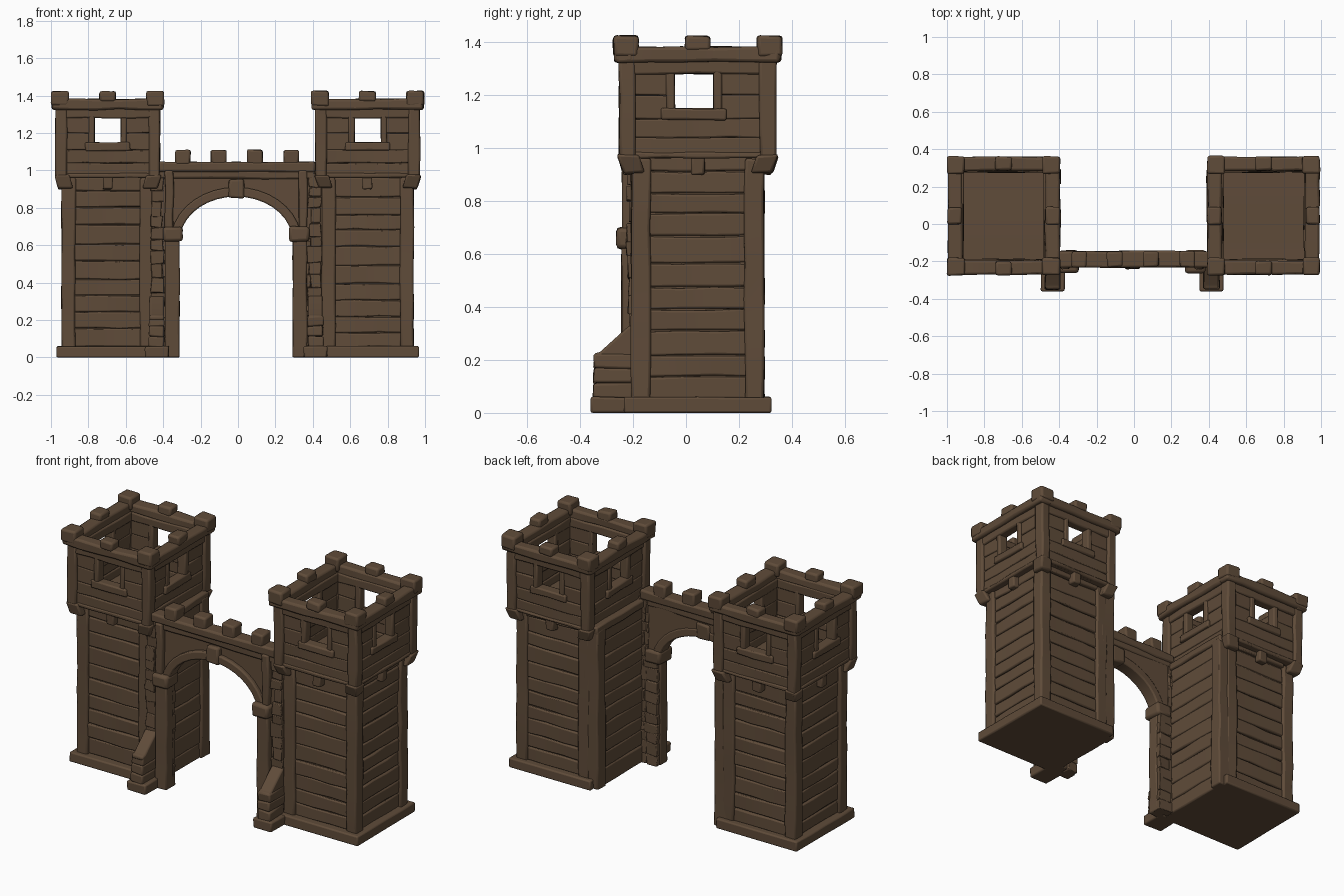
import bpy, bmesh, math, random

if "Cube" in bpy.data.objects:
    bpy.data.objects.remove(bpy.data.objects["Cube"])
random.seed(4)

mat = bpy.data.materials.new("dark_brown_wood")
mat.diffuse_color = (0.115, 0.071, 0.041, 1)
mat.use_nodes = True
mat.node_tree.nodes["Principled BSDF"].inputs["Base Color"].default_value = mat.diffuse_color


def box(bm, x0, x1, y0, y1, z0, z1, j=0.004, taper=None):
    """Hand-carved block: wobbly rings along its longest axis."""
    lo, hi = (x0, y0, z0), (x1, y1, z1)
    size = [hi[i] - lo[i] for i in range(3)]
    a = size.index(max(size))
    b, c = (a + 1) % 3, (a + 2) % 3
    n = max(1, round(size[a] / 0.13))
    rings = []
    for i in range(n + 1):
        ring = []
        for sb, sc in ((0, 0), (1, 0), (1, 1), (0, 1)):
            p = [0, 0, 0]
            p[a] = lo[a] + size[a] * i / n
            p[b] = lo[b] + size[b] * sb
            p[c] = lo[c] + size[c] * sc
            if taper and p[2] < z0 + 1e-5:      # pull the foot towards a centre
                for k in (0, 1):
                    p[k] += math.copysign(taper[2], taper[k] - p[k])
            for k in range(3):
                if not (k == 2 and p[2] < 0.001):
                    p[k] += random.uniform(-j, j)
            ring.append(bm.verts.new(p))
        rings.append(ring)
    for r, s in zip(rings, rings[1:]):
        for k in range(4):
            bm.faces.new((r[k], r[(k + 1) % 4], s[(k + 1) % 4], s[k]))
    bm.faces.new(rings[0][::-1])
    bm.faces.new(rings[-1])


def prism(bm, pts, axis, t0, t1):
    """Extrude a closed profile along x (pts = y,z) or y (pts = x,z)."""
    def put(p, t):
        return bm.verts.new((t, p[0], p[1]) if axis == 'x' else (p[0], t, p[1]))
    A, B = [put(p, t0) for p in pts], [put(p, t1) for p in pts]
    bm.faces.new(A)
    bm.faces.new(B[::-1])
    for i in range(len(pts)):
        k = (i + 1) % len(pts)
        bm.faces.new((A[i], B[i], B[k], A[k]))


def finish(bm, name, bevel=0.008):
    bmesh.ops.recalc_face_normals(bm, faces=bm.faces)
    me = bpy.data.meshes.new(name)
    bm.to_mesh(me)
    bm.free()
    ob = bpy.data.objects.new(name, me)
    bpy.context.collection.objects.link(ob)
    me.materials.append(mat)
    if bevel:
        m = ob.modifiers.new("worn_edges", 'BEVEL')
        m.width, m.segments, m.limit_method = bevel, 2, 'ANGLE'
        m.angle_limit = math.radians(40)
    bpy.ops.object.select_all(action='DESELECT')
    ob.select_set(True)
    bpy.context.view_layer.objects.active = ob
    bpy.ops.object.shade_smooth_by_angle(angle=math.radians(40))


def tower(side, cx, cy):
    def ext(z):                                 # extra depth in y, larger upstairs
        return 0.005 if z < 0.9 else 0.017

    def wall(bm, k, u0, u1, d0, d1, z0, z1, j=0.004, shift=0):
        """Block on wall k: u along the wall, d outwards from the centre."""
        s = -1 if k in (0, 3) else 1
        if k % 2 == 0:
            ya, yb = sorted((cy + s * (d0 + ext(z0)), cy + s * (d1 + ext(z0))))
            box(bm, cx + u0, cx + u1, ya, yb, z0, z1, j)
        else:
            xa, xb = sorted((cx + s * d0, cx + s * d1))
            f = 1.04
            box(bm, xa, xb, cy + u0 * f + shift, cy + u1 * f + shift, z0, z1, j)

    def square(bm, h, z0, z1, j=0.002):
        e = ext(z0)
        box(bm, cx - h, cx + h, cy - h - e, cy + h + e, z0, z1, j)

    def corners(bm, h0, h1, z0, z1, taper=0, j=0.004):
        e = ext(z0)
        for sx in (-1, 1):
            for sy in (-1, 1):
                xa, xb = sorted((cx + sx * h0, cx + sx * h1))
                ya, yb = sorted((cy + sy * (h0 + e), cy + sy * (h1 + e)))
                box(bm, xa, xb, ya, yb, z0, z1, j, (cx, cy, taper) if taper else None)

    # shaft core, plinth and upper floor
    bm = bmesh.new()
    square(bm, 0.218, 0.03, 0.97)
    finish(bm, side + "_tower_core", 0)
    bm = bmesh.new()
    square(bm, 0.273, 0, 0.06)
    finish(bm, side + "_tower_plinth")
    bm = bmesh.new()
    square(bm, 0.25, 0.962, 0.99)
    finish(bm, side + "_tower_floor", 0)

    # horizontal planks on the shaft
    bm = bmesh.new()
    for k in range(4):
        z = 0.055
        while z < 0.95:
            h = min(random.uniform(0.075, 0.105), 0.972 - z)
            d = random.uniform(0.226, 0.234)
            wall(bm, k, -0.18, 0.18, 0.2, d, z + 0.002, min(z + h - 0.002, 0.97), 0.0035)
            z += h
    finish(bm, side + "_shaft_planks", 0.007)

    # shaft corner posts
    bm = bmesh.new()
    corners(bm, 0.172, 0.246, 0.04, 0.96)
    finish(bm, side + "_shaft_posts", 0.01)

    # thicker inner wall facing the gateway: planks, back post and top beam
    s = 1 if cx < 0 else -1

    def inner(bm, d0, d1, *rest):
        xa, xb = sorted((cx + s * d0, cx + s * d1))
        box(bm, xa, xb, *rest)
    bm = bmesh.new()
    z = 0.0
    while z < 0.95:
        h = min(random.uniform(0.075, 0.105), 0.96 - z)
        inner(bm, 0.21, random.uniform(0.287, 0.294), -0.185, 0.24, z, z + h, 0.0035)
        z += h
    inner(bm, 0.21, 0.305, 0.215, 0.292, 0, 0.965)
    inner(bm, 0.21, 0.303, -0.185, 0.292, 0.94, 0.985)
    finish(bm, side + "_inner_wall", 0.008)

    # upper room walls, leaving a window on each side
    bm = bmesh.new()
    for k in range(4):
        for z0, z1 in ((0.968, 1.04), (1.04, 1.11)):
            wall(bm, k, -0.24, 0.24, 0.222, 0.263, z0, z1, 0.003)
        for z0, z1 in ((1.11, 1.2), (1.2, 1.29)):
            wall(bm, k, -0.24, -0.085, 0.222, 0.263, z0, z1, 0.003)
            wall(bm, k, 0.085, 0.24, 0.222, 0.263, z0, z1, 0.003)
    finish(bm, side + "_upper_walls", 0.006)

    # window frames, top beams and small brackets below
    bm = bmesh.new()
    for k in range(4):
        wall(bm, k, -0.102, -0.07, 0.215, 0.272, 1.12, 1.3, 0.003, -0.013)
        wall(bm, k, 0.07, 0.102, 0.215, 0.272, 1.12, 1.3, 0.003, -0.013)
        wall(bm, k, -0.12, 0.12, 0.213, 0.278, 1.105, 1.15, 0.003, -0.013)
        wall(bm, k, -0.24, 0.24, 0.215, 0.274, 1.28, 1.335, 0.003)
        wall(bm, k, -0.24, 0.24, 0.222, 0.27, 0.962, 0.985, 0.003)
        wall(bm, k, -0.026, 0.026, 0.215, 0.265, 0.9, 0.975)
    finish(bm, side + "_window_frames_and_brackets", 0.008)

    # upper corner posts with tapered feet
    bm = bmesh.new()
    corners(bm, 0.218, 0.279, 0.95, 1.335)
    corners(bm, 0.208, 0.287, 0.905, 0.975, 0.022)
    finish(bm, side + "_upper_posts", 0.01)

    # parapet rim and merlons
    bm = bmesh.new()
    for k in range(4):
        wall(bm, k, -0.298, 0.298, 0.222, 0.298, 1.325, 1.382)
        wall(bm, k, -0.045, 0.045, 0.225, 0.3, 1.37, 1.423)
    corners(bm, 0.208, 0.301, 1.345, 1.424)
    finish(bm, side + "_parapet", 0.012)


tower("left", -0.697, 0.044)
tower("right", 0.693, 0.044)

# gate wall with arched opening
OX = -0.01
N = 18


def arch(w, h):
    return [(OX - w * math.cos(math.pi * i / N), 0.62 + h * math.sin(math.pi * i / N))
            for i in range(N + 1)]


bm = bmesh.new()
prism(bm, arch(0.315, 0.25) + [(0.45, 0.62), (0.45, 1.0), (-0.46, 1.0), (-0.46, 0.62)],
      'y', -0.208, -0.155)
finish(bm, "gate_wall", 0)

bm = bmesh.new()
prism(bm, arch(0.302, 0.24) + arch(0.35, 0.29)[::-1], 'y', -0.232, -0.15)
finish(bm, "arch_band", 0.008)

bm = bmesh.new()
box(bm, OX - 0.042, OX + 0.042, -0.243, -0.145, 0.85, 0.95, 0.006)
finish(bm, "keystone", 0.012)

# beam, rim and merlons over the gate
bm = bmesh.new()
box(bm, -0.42, 0.41, -0.222, -0.152, 0.955, 1.0, 0.003)
box(bm, -0.425, 0.415, -0.232, -0.145, 0.99, 1.045)
for x in (-0.295, -0.105, 0.09, 0.285):
    box(bm, x - 0.041, x + 0.041, -0.23, -0.145, 1.03, 1.11)
finish(bm, "gate_parapet", 0.011)

for s, side in ((-1, "left"), (1, "right")):
    def mbox(bm, a, b, *rest):
        xa, xb = sorted((OX + s * a, OX + s * b))
        box(bm, xa, xb, *rest)

    # gate posts and capitals
    bm = bmesh.new()
    mbox(bm, 0.303, 0.378, -0.243, -0.17, 0, 0.66)
    mbox(bm, 0.335, 0.38, -0.24, -0.17, 0.64, 1.0)
    finish(bm, side + "_gate_post", 0.009)
    bm = bmesh.new()
    mbox(bm, 0.285, 0.392, -0.262, -0.14, 0.618, 0.7)
    finish(bm, side + "_capital", 0.016)

    # rough stone stack between post and tower
    bm = bmesh.new()
    z = 0.0
    while z < 0.95:
        h = min(random.uniform(0.05, 0.085), 0.99 - z)
        lip = 0.308 if z < 0.6 else 0.37
        cut = random.uniform(0.38, 0.4)
        mbox(bm, lip, cut, -0.2, -0.148, z, z + h, 0.005)
        mbox(bm, cut, 0.455, -0.222 + random.uniform(-0.008, 0.008), -0.15, z, z + h, 0.005)
        z += h
    finish(bm, side + "_stone_stack", 0.009)

    # buttress: foot, stone courses and sloping cap
    bm = bmesh.new()
    mbox(bm, 0.36, 0.487, -0.358, -0.2, 0, 0.06)
    for i in range(3):
        mbox(bm, 0.383, 0.465, -0.348, -0.2, 0.055 + i * 0.056, 0.111 + i * 0.056, 0.005)
    xa, xb = sorted((OX + s * 0.385, OX + s * 0.462))
    prism(bm, [(-0.2, 0.2), (-0.35, 0.2), (-0.348, 0.224), (-0.325, 0.23),
               (-0.22, 0.325), (-0.2, 0.335)], 'x', xa, xb)
    finish(bm, side + "_buttress", 0.009)
